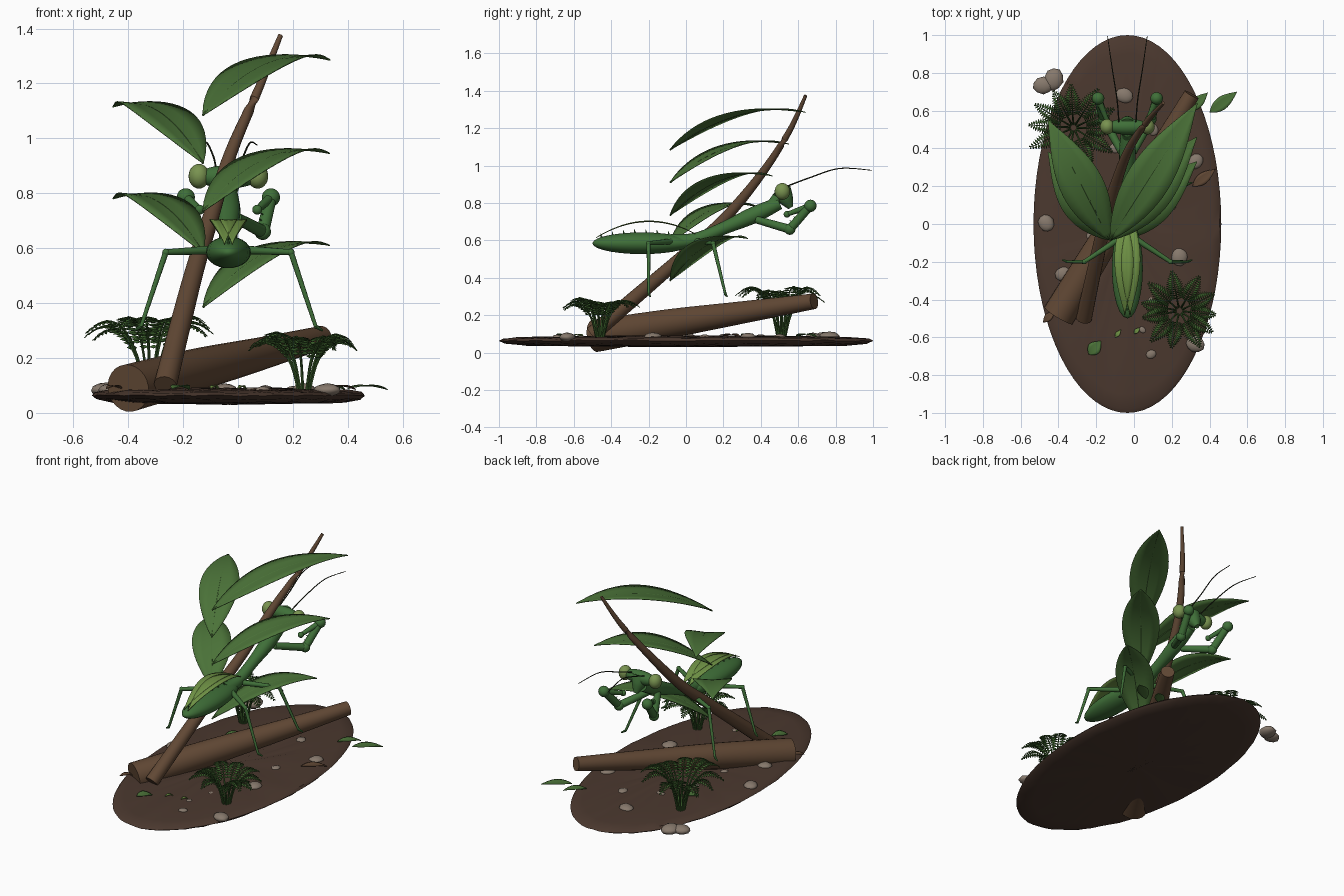
import bpy, bmesh, math, random
from mathutils import Vector as V

if "Cube" in bpy.data.objects:
    bpy.data.objects.remove(bpy.data.objects["Cube"])
random.seed(4)

def mat(name, c):
    m = bpy.data.materials.new(name)
    m.diffuse_color = (*c, 1)
    m.use_nodes = True
    m.node_tree.nodes["Principled BSDF"].inputs["Base Color"].default_value = m.diffuse_color
    return m

LEAF = mat("leaf_green", (.07, .17, .04))
BODY = mat("body_green", (.05, .16, .04))
WING = mat("wing_green", (.16, .29, .06))
EYE = mat("eye_green", (.19, .29, .08))
FERN = mat("fern_green", (.045, .12, .025))
BARK = mat("bark", (.12, .065, .035))
SOIL = mat("soil", (.07, .04, .028))
STONE = mat("stone", (.24, .19, .15))
DARK = mat("dark", (.02, .025, .012))

def finish(name, bm, m):
    bmesh.ops.recalc_face_normals(bm, faces=bm.faces)
    me = bpy.data.meshes.new(name)
    bm.to_mesh(me)
    bm.free()
    for p in me.polygons:
        p.use_smooth = True
    me.set_sharp_from_angle(angle=math.radians(40))
    me.materials.append(m)
    ob = bpy.data.objects.new(name, me)
    bpy.context.collection.objects.link(ob)
    return ob

def tube(name, pts, m, sides=16, steps=6):
    """Tapered tube through (x, y, z, radius) points, smoothed when more than two."""
    path = []
    for i in range(len(pts) - 1):
        a, b, c, d = [V(pts[min(max(i + k, 0), len(pts) - 1)]) for k in (-1, 0, 1, 2)]
        n = steps if len(pts) > 2 else 1
        for s in range(n):
            t = s / n
            path.append(.5 * (2*b + (c-a)*t + (2*a-5*b+4*c-d)*t*t + (3*b-a-3*c+d)*t**3))
    path.append(V(pts[-1]))
    bm, rings = bmesh.new(), []
    for i, p in enumerate(path):
        d = (path[min(i+1, len(path)-1)] - path[max(i-1, 0)]).xyz.normalized()
        u = d.cross(V((.37, -.21, .9)) if abs(d.z) < .8 else V((1, 0, 0))).normalized()
        w = d.cross(u)
        rings.append([bm.verts.new(p.xyz + p.w * (u*math.cos(k*math.tau/sides) + w*math.sin(k*math.tau/sides)))
                      for k in range(sides)])
    for r, q in zip(rings, rings[1:]):
        for k in range(sides):
            bm.faces.new((r[k], r[(k+1) % sides], q[(k+1) % sides], q[k]))
    bm.faces.new(rings[0])
    bm.faces.new(rings[-1])
    return finish(name, bm, m)

def ball(name, loc, scale, m, rough=0, rot=(0, 0, 0)):
    bm = bmesh.new()
    if rough:
        bmesh.ops.create_icosphere(bm, subdivisions=2, radius=1)
    else:
        bmesh.ops.create_uvsphere(bm, u_segments=24, v_segments=14, radius=1)
    for v in bm.verts:
        v.co *= 1 + random.uniform(-rough, rough)
    ob = finish(name, bm, m)
    ob.location, ob.scale, ob.rotation_euler = loc, scale, rot
    return ob

def leaf(name, base, tip, half, arch, m, thick=.004, nu=18, power=.85, rib=True):
    """Blade between two points, arched upwards."""
    base, tip = V(base), V(tip)
    d = tip - base
    side = V((d.y, -d.x, 0)).normalized()
    mid = lambda t: base + d*t + V((0, 0, 4*arch*t*(1-t)))
    bm, rows = bmesh.new(), []
    for i in range(nu + 1):
        t = i / nu
        w = half * max(math.sin(math.pi * t**power), .02)
        rows.append([bm.verts.new(mid(t) + side*w*k/2 + V((0, 0, abs(k)*w*.04))) for k in range(-2, 3)])
    for r, q in zip(rows, rows[1:]):
        for k in range(4):
            bm.faces.new((r[k], r[k+1], q[k+1], q[k]))
    ob = finish(name, bm, m)
    s = ob.modifiers.new("thickness", 'SOLIDIFY')
    s.thickness, s.offset = thick, 0
    if rib:
        tube(name + "_midrib", [(*mid(t), .004*(1-t) + .001) for t in (0, .25, .5, .75, 1)], m, 6, 4)
    return ob

# Soil base
bm, rings, N = bmesh.new(), [], 72
for r, z in ((.02, .088), (.35, .09), (.65, .086), (.9, .082), (.98, .074), (1, .063), (.97, .05), (.85, .038), (.02, .032)):
    rings.append([bm.verts.new((-.035 + .497*r*math.cos(k*math.tau/N), r*math.sin(k*math.tau/N),
                                z + random.uniform(-.003, .003))) for k in range(N)])
for r, q in zip(rings, rings[1:]):
    for k in range(N):
        bm.faces.new((r[k], r[(k+1) % N], q[(k+1) % N], q[k]))
bm.faces.new(rings[0])
bm.faces.new(rings[-1])
finish("soil_base", bm, SOIL)

# Fallen log and leaning stem
tube("log", [(-.40, -.485, .09, .087), (-.16, -.09, .155, .078), (.08, .30, .215, .06), (.305, .685, .275, .042)], BARK, 24)
tube("stem", [(-.265, -.50, .10, .042), (-.205, -.22, .34, .038), (-.155, 0, .53, .034), (-.10, .2, .71, .03),
              (-.025, .4, .95, .023), (.075, .55, 1.18, .016), (.155, .64, 1.375, .009)], BARK)

# Stem leaves
for i, (z, tx, ty, tz) in enumerate(((1.085, .335, .64, 1.285), (.91, -.455, .55, 1.115), (.735, .333, .46, .945),
                                     (.585, -.455, .38, .78), (.385, .333, .33, .61))):
    leaf(f"stem_leaf_{i+1}", (-.127, -.085, z), (tx, ty, tz), .115, .085, LEAF)

# Insect: abdomen, thorax, head
CX = -.035
ball("abdomen", (CX, -.235, .585), (.082, .265, .058), BODY)
tube("thorax", [(CX, -.08, .59, .045), (CX, .05, .605, .036), (CX, .2, .665, .034), (CX, .36, .735, .044),
                (CX, .5, .80, .034)], BODY)
tube("neck", [(CX, .46, .79, .03), (CX, .515, .86, .03)], BODY)
ball("head", (CX, .515, .86), (.115, .042, .042), BODY)
tube("face", [(CX, .51, .87, .052), (CX, .535, .82, .04), (CX, .56, .775, .014)], BODY)
for i in range(7):
    y = -.45 + i*.06
    z = .585 + .057*math.sqrt(max(0, 1 - ((y+.235)/.265)**2))
    tube(f"abdomen_spine_{i+1}", [(CX, y, z - .01, .007), (CX, y - .006, z + .018, .001)], BODY, 8)

# Paired parts, mirrored about the insect's centre line
for s, n in ((-1, "left"), (1, "right")):
    X = lambda o: CX + s*o
    leaf(f"{n}_wing", (X(.022), .05, .635), (X(.014), -.48, .615), .05, .075, WING, .004, power=.9, rib=False)
    ball(f"{n}_eye", (X(.107), .515, .862), (.038, .041, .045), EYE)
    tube(f"{n}_antenna", [(X(.045), .54, .89, .004), (X(.055), .66, .935, .0035), (X(.08), .82, .985, .003),
                          (X(.105), .995, .975, .002)], DARK, 6)
    # grasping foreleg
    hip, elbow, wrist, tip = (X(.03), .38, .71), (X(.125), .555, .66), (X(.155), .665, .785), (X(.105), .54, .74)
    tube(f"{n}_fore_coxa", [(*hip, .02), (*elbow, .024)], BODY)
    tube(f"{n}_fore_femur", [(*elbow, .024), (*wrist, .022)], BODY)
    tube(f"{n}_fore_tibia", [(*wrist, .018), (*tip, .012)], BODY)
    for j, (p, r) in enumerate(((elbow, .03), (wrist, .033), (tip, .018))):
        ball(f"{n}_fore_joint_{j+1}", p, (r, r, r), BODY)
    for j in range(4):
        p = V(elbow).lerp(V(wrist), .25 + j*.17)
        tube(f"{n}_fore_spine_{j+1}", [(*p, .006), (*(p + V((-s*.02, -.028, .016))), .001)], BODY, 6)
    # walking legs
    for k, hy, ky, fy in (("hind", -.07, -.2, -.2), ("middle", .06, .145, .21)):
        hp, kn, ft = (X(.03), hy, .595), (X(.228), ky, .585), (X(.318), fy, .315)
        tube(f"{n}_{k}_femur", [(*hp, .017), (*kn, .011)], BODY, 10)
        tube(f"{n}_{k}_tibia", [(*kn, .011), (*ft, .007)], BODY, 10)
        ball(f"{n}_{k}_knee", kn, (.013,)*3, BODY)
        tube(f"{n}_{k}_foot", [(*ft, .008), (ft[0] + s*.025, fy + .01, .30, .004)], BODY, 8)

# Ferns
def fern(name, x, y, R, H, fronds):
    leaves = bmesh.new()
    for f in range(fronds):
        a = f*math.tau/fronds + random.uniform(-.12, .12)
        d, side = V((math.cos(a), math.sin(a), 0)), V((-math.sin(a), math.cos(a), 0))
        r, h = R*random.uniform(.88, 1.05), H*random.uniform(.82, 1)
        at = lambda t: V((x, y, .08)) + d*(.02 + r*t**1.4) + V((0, 0, h*math.sin(math.pi*.68*t)))
        tube(f"{name}_stalk_{f+1}", [(*at(t), .006 - .004*t) for t in (0, .25, .5, .75, 1)], FERN, 6, 4)
        for i in range(14):
            t = .36 + .64*i/13
            p = at(t)
            along = (at(t + .02) - at(t - .02)).normalized()
            ln = .05*math.sin(math.pi*(.25 + .68*i/13))
            for s in (-1, 1):
                o = (side*s + along*.35 - V((0, 0, .25))).normalized()
                q = [p, p + o*ln*.5 + along*.007, p + o*ln, p + o*ln*.5 - along*.007]
                leaves.faces.new([leaves.verts.new(v) for v in q])
    ob = finish(name + "_leaflets", leaves, FERN)
    ob.modifiers.new("thickness", 'SOLIDIFY').thickness = .002

fern("front_fern", .24, -.46, .19, .215, 11)
fern("back_fern", -.32, .51, .225, .275, 12)

# Stones: x, y, radius
stones = [(-.48, .735, .055), (-.425, .765, .06), (-.05, .68, .048), (.325, .33, .045), (-.465, .005, .048),
          (-.375, -.265, .045), (.24, -.175, .05), (.325, -.635, .05), (-.23, -.06, .026), (.045, -.56, .02),
          (.09, -.69, .028), (.1, .5, .035), (-.2, .2, .035), (.2, .1, .03), (-.1, .4, .03), (.09, -.4, .018)]
for i, (x, y, r) in enumerate(stones):
    ball(f"stone_{i+1}", (x, y, .083), (r, r*.85, r*.5), STONE, .06, (0, 0, i*1.3))

# Fallen leaves: start, end, half width
for i, (a, b, w, m) in enumerate((((.4, .59), (.545, .70), .035, LEAF), ((.29, .6), (.39, .695), .03, LEAF),
                                  ((-.24, -.69), (-.175, -.62), .035, LEAF), ((.31, .2), (.43, .29), .03, BARK),
                                  ((-.48, -.52), (-.42, -.46), .02, BARK), ((-.1, -.6), (-.07, -.56), .012, WING),
                                  ((0, -.58), (.03, -.55), .012, WING), ((-.3, .3), (-.22, .36), .03, LEAF))):
    leaf(f"fallen_leaf_{i+1}", (*a, .088), (*b, .085), w, .012, m, .003, 10, rib=False)
